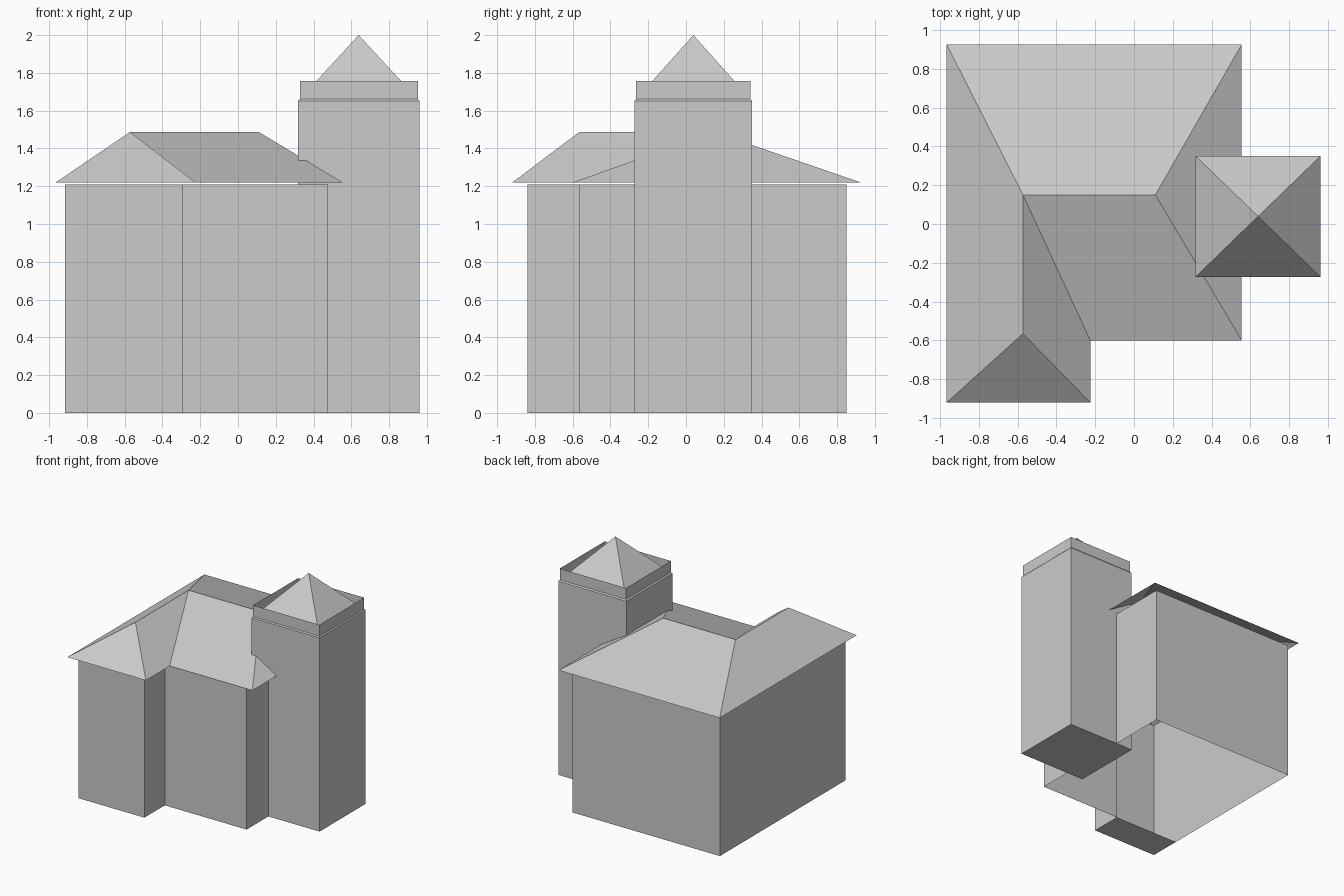
import bpy
import bmesh

cube = bpy.data.objects.get("Cube")
if cube:
    bpy.data.objects.remove(cube, do_unlink=True)

grey = bpy.data.materials.new("plain_grey")
grey.use_nodes = True
tone = (0.6, 0.6, 0.6, 1)
grey.diffuse_color = tone
grey.node_tree.nodes["Principled BSDF"].inputs["Base Color"].default_value = tone


def add_part(name, bm, fix_normals=False):
    if fix_normals:
        bmesh.ops.recalc_face_normals(bm, faces=bm.faces)
    mesh = bpy.data.meshes.new(name)
    bm.to_mesh(mesh)
    bm.free()
    mesh.materials.append(grey)
    obj = bpy.data.objects.new(name, mesh)
    bpy.context.collection.objects.link(obj)
    return obj


def wall_ring(bm, outline, z0, z1):
    """Upright walls along a counter-clockwise outline; returns the two rings."""
    low = [bm.verts.new((x, y, z0)) for x, y in outline]
    high = [bm.verts.new((x, y, z1)) for x, y in outline]
    n = len(outline)
    for i in range(n):
        j = (i + 1) % n
        bm.faces.new((low[i], low[j], high[j], high[i]))
    return low, high


def rectangle(x0, x1, y0, y1):
    return [(x0, y0), (x1, y0), (x1, y1), (x0, y1)]


# House walls: L-shaped plan, open below the main block
left, inner, right = -0.915, -0.295, 0.477
front, step, back = -0.84, -0.565, 0.85
bm = bmesh.new()
wall_ring(bm, [(left, front), (inner, front), (inner, step),
               (right, step), (right, back), (left, back)], 0, 1.21)
add_part("house_walls", bm)

# Floor under the front wing
bm = bmesh.new()
bm.faces.new([bm.verts.new((x, y, 0))
              for x, y in reversed(rectangle(left, inner, front, step))])
add_part("wing_floor", bm)

# Hipped roof sheet with a cross ridge over the wing
eave, ridge = 1.22, 1.487
points = {
    "wing_l": (-0.965, -0.92, eave), "wing_r": (-0.225, -0.92, eave),
    "valley": (-0.225, -0.6, eave), "front_r": (0.555, -0.6, eave),
    "back_r": (0.555, 0.925, eave), "back_l": (-0.965, 0.925, eave),
    "peak_wing": (-0.572, -0.565, ridge), "peak_l": (-0.572, 0.15, ridge),
    "peak_r": (0.11, 0.15, ridge),
}
slopes = [
    "wing_l wing_r peak_wing",
    "wing_r valley peak_l peak_wing",
    "valley front_r peak_r peak_l",
    "front_r back_r peak_r",
    "back_r back_l peak_l peak_r",
    "back_l wing_l peak_wing peak_l",
]
bm = bmesh.new()
verts = {key: bm.verts.new(co) for key, co in points.items()}
for slope in slopes:
    bm.faces.new([verts[key] for key in slope.split()])
add_part("house_roof", bm)

# Tower shaft with its pyramid roof
bm = bmesh.new()
low, high = wall_ring(bm, rectangle(0.318, 0.96, -0.272, 0.35), 0, 1.652)
bm.faces.new(list(reversed(low)))
apex = bm.verts.new((0.639, 0.039, 2.0))
for i in range(4):
    bm.faces.new((high[i], high[(i + 1) % 4], apex))
add_part("tower", bm, fix_normals=True)

# Thin parapet around the pyramid
bm = bmesh.new()
wall_ring(bm, rectangle(0.328, 0.952, -0.264, 0.341), 1.66, 1.758)
add_part("tower_parapet", bm)
